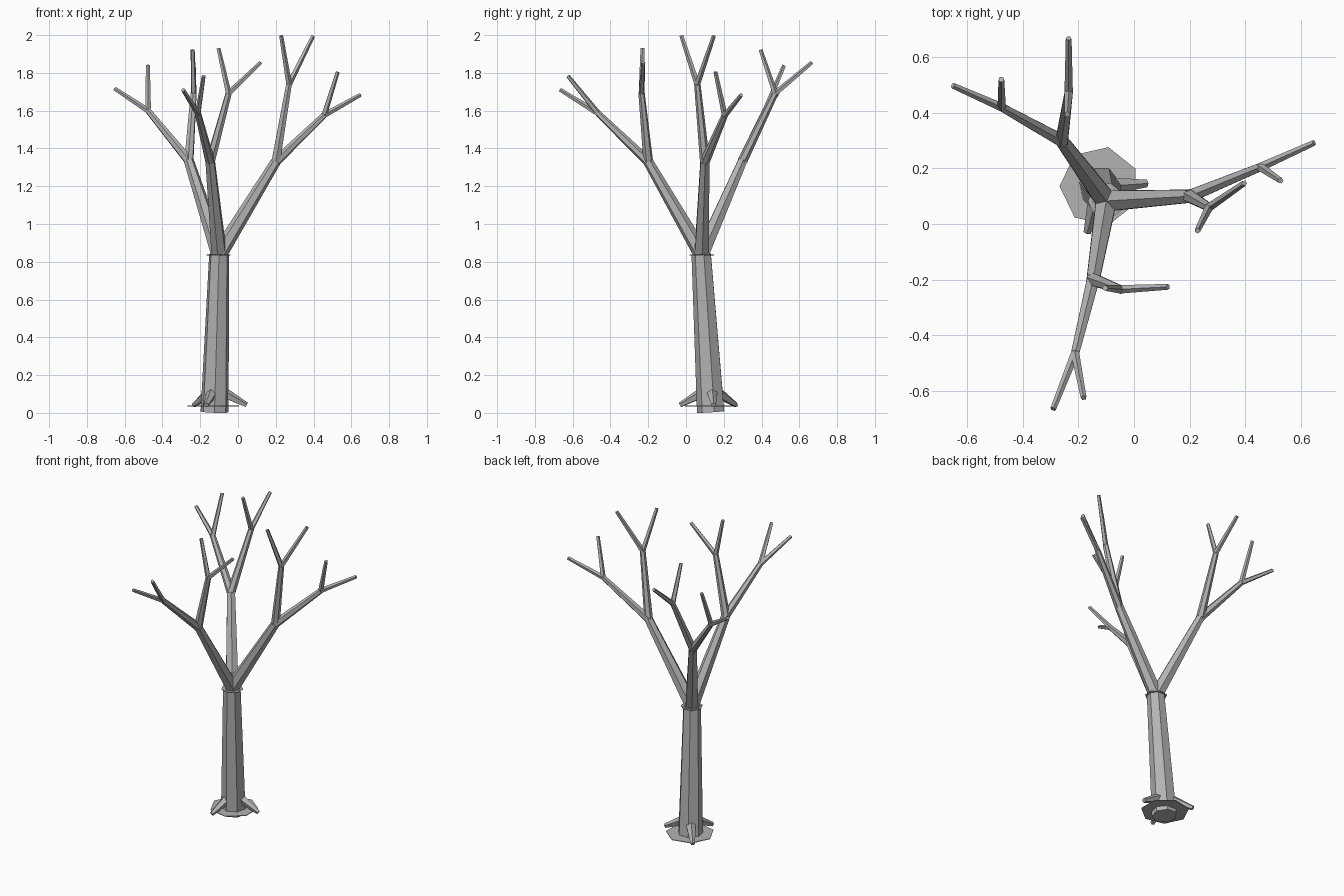
import bpy, bmesh, math
from mathutils import Vector, Matrix

if "Cube" in bpy.data.objects:
    bpy.data.objects.remove(bpy.data.objects["Cube"])

bark = bpy.data.materials.new("grey_bark")
bark.diffuse_color = (0.45, 0.45, 0.45, 1)
bark.use_nodes = True
bark.node_tree.nodes["Principled BSDF"].inputs["Base Color"].default_value = bark.diffuse_color


def stick(bm, a, b, r1, r2, sides):
    """Tapered flat-sided stick from a to b."""
    a, b = Vector(a), Vector(b)
    d = b - a
    m = Matrix.Translation((a + b) / 2) @ d.to_track_quat('Z', 'Y').to_matrix().to_4x4()
    bmesh.ops.create_cone(bm, cap_ends=True, segments=sides, radius1=r1,
                          radius2=r2, depth=d.length, matrix=m)


def finish(bm, name):
    me = bpy.data.meshes.new(name)
    bm.to_mesh(me)
    bm.free()
    me.materials.append(bark)
    ob = bpy.data.objects.new(name, me)
    bpy.context.collection.objects.link(ob)


def single(name, *args):
    bm = bmesh.new()
    stick(bm, *args)
    finish(bm, name)


# trunk, with thin plates at its foot and at the fork
FOOT = Vector((-0.124, 0.134, 0.005))
FORK = Vector((-0.10, 0.083, 0.84))
single("trunk", FOOT, FORK, 0.076, 0.054, 7)


def plate(name, x, y, z, r):
    bm = bmesh.new()
    bmesh.ops.create_cone(bm, cap_ends=True, segments=7, radius1=r, radius2=r, depth=0.004,
                          matrix=Matrix.Translation((x, y, z)) @ Matrix.Rotation(math.pi / 2, 4, 'Z'))
    finish(bm, name)


plate("base_plate", -0.124, 0.136, 0.036, 0.144)
plate("fork_plate", FORK.x, FORK.y, 0.836, 0.066)

# three short roots
for i, ang in enumerate((4, 130, 255)):
    c, s = math.cos(math.radians(ang)), math.sin(math.radians(ang))
    single(f"root_{i + 1}",
           (FOOT.x + 0.05 * c, FOOT.y + 0.05 * s, 0.105),
           (FOOT.x + 0.17 * c, FOOT.y + 0.17 * s, 0.042), 0.03, 0.014, 5)

# limbs: end point, then two (fork point, twig tip, twig tip)
limbs = {
    "right_limb": ((0.20, 0.10, 1.33),
                   ((0.27, 0.06, 1.74), (0.228, -0.024, 1.997), (0.397, 0.147, 1.995)),
                   ((0.455, 0.205, 1.575), (0.648, 0.292, 1.683), (0.527, 0.156, 1.805))),
    "front_limb": ((-0.147, -0.20, 1.33),
                   ((-0.05, -0.235, 1.69), (0.122, -0.226, 1.855), (-0.104, -0.23, 1.93)),
                   ((-0.212, -0.465, 1.585), (-0.291, -0.666, 1.71), (-0.181, -0.625, 1.783))),
    "back_limb": ((-0.26, 0.30, 1.335),
                  ((-0.235, 0.472, 1.69), (-0.235, 0.668, 1.855), (-0.24, 0.394, 1.922)),
                  ((-0.476, 0.42, 1.60), (-0.652, 0.498, 1.716), (-0.477, 0.52, 1.84))),
}
for name, (end, *forks) in limbs.items():
    single(name, FORK, end, 0.043, 0.027, 6)
    for i, (fork, *tips) in enumerate(forks):
        single(f"{name}_branch_{i + 1}", end, fork, 0.026, 0.017, 6)
        bm = bmesh.new()
        for tip in tips:
            stick(bm, fork, tip, 0.016, 0.011, 5)
        finish(bm, f"{name}_twigs_{i + 1}")
